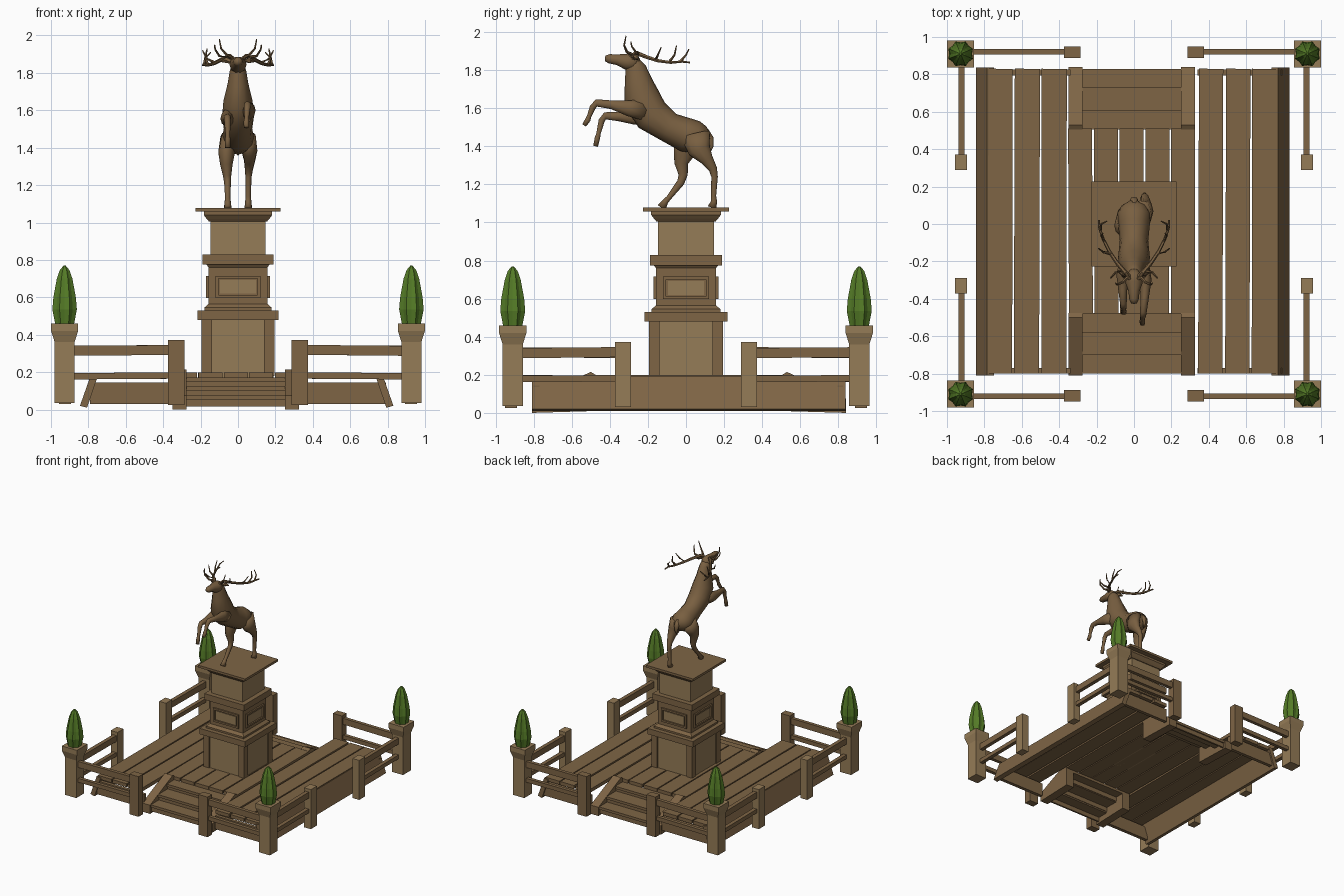
import bpy, bmesh, math, random
from mathutils import Vector, Matrix

random.seed(4)


def material(name, rgb):
    m = bpy.data.materials.new(name)
    m.diffuse_color = (*rgb, 1)
    return m


WOOD = material("wood", (0.21, 0.13, 0.06))
PALE = material("pale_wood", (0.30, 0.20, 0.095))
BRONZE = material("bronze_brown", (0.19, 0.115, 0.052))
LEAF = material("leaf", (0.09, 0.20, 0.02))


def finish(bm, name, mat, smooth=False):
    bmesh.ops.recalc_face_normals(bm, faces=bm.faces)
    me = bpy.data.meshes.new(name)
    bm.to_mesh(me)
    bm.free()
    ob = bpy.data.objects.new(name, me)
    bpy.context.collection.objects.link(ob)
    me.materials.append(mat)
    if smooth:
        me.shade_smooth()
    return ob


def box(name, x, y, z, mat=WOOD, rot=None):
    """Box from ranges x, y, z, optionally turned about its own centre."""
    bm = bmesh.new()
    c = Vector([(a[0] + a[1]) / 2 for a in (x, y, z)])
    s = [abs(a[1] - a[0]) for a in (x, y, z)]
    m = Matrix.Translation(c)
    if rot:
        m = m @ Matrix.Rotation(rot[0], 4, rot[1])
    bmesh.ops.create_cube(bm, size=1, matrix=m @ Matrix.Diagonal((*s, 1)))
    return finish(bm, name, mat)


def skin(name, rings, mat, smooth=False):
    bm = bmesh.new()
    vr = [[bm.verts.new(p) for p in r] for r in rings]
    n = len(vr[0])
    for a, b in zip(vr, vr[1:]):
        for i in range(n):
            bm.faces.new((a[i], a[(i + 1) % n], b[(i + 1) % n], b[i]))
    bm.faces.new(vr[0][::-1])
    bm.faces.new(vr[-1])
    return finish(bm, name, mat, smooth)


def lathe(name, cx, cy, prof, sides, mat):
    """Stacked rings of (radius, z); four sides means half-width squares."""
    k = math.sqrt(2) if sides == 4 else 1
    rings = [[(cx + k * r * math.cos(math.tau * (i + .5) / sides),
               cy + k * r * math.sin(math.tau * (i + .5) / sides), z)
              for i in range(sides)] for r, z in prof]
    return skin(name, rings, mat)


def tube(name, pts, sides=10, mat=BRONZE):
    """Tapered limb through points (x, y, z, side radius, depth radius)."""
    P = [Vector(p[:3]) for p in pts]
    rings = []
    for i, p in enumerate(pts):
        t = (P[min(i + 1, len(P) - 1)] - P[max(i - 1, 0)]).normalized()
        s = Vector((1, 0, 0)) if abs(t.x) < .85 else Vector((0, 1, 0))
        s = (s - t * s.dot(t)).normalized()
        n = t.cross(s)
        rings.append([P[i] + s * p[3] * math.cos(math.tau * k / sides)
                      + n * p[-1] * math.sin(math.tau * k / sides) for k in range(sides)])
    return skin(name, rings, mat, sides > 6)


def prism(name, poly, x0, x1, mat=WOOD):
    return skin(name, [[(x, y, z) for y, z in poly] for x in (x0, x1)], mat)


# deck planks
for x0, x1 in [(-.78, -.65), (-.64, -.505), (-.495, -.36), (.345, .475), (.49, .62), (.63, .765)]:
    box("deck_plank", (x0, x1), (-.80, .83), (.165, .195), WOOD, (random.uniform(-.004, .004), 'Z'))
for i in range(5):
    x0 = -.35 + i * .137
    box("centre_plank", (x0, x0 + .128), (-.48, .51), (.17, .198), WOOD, (random.uniform(-.006, .006), 'Z'))

# skirts: slanted at the sides, upright at both ends
for s in (-1, 1):
    rings = [[(s * a - .007, y, z) for a, z in ((.80, .01), (.838, .02), (.778, .19), (.742, .18))]
             for y in (-.81, .838)]
    skin("side_skirt", rings, WOOD)
    for y in (-.785, .81):
        box("end_skirt", (s * .34, s * .79), (y - .015, y + .015), (.03, .145))

# stairs at front and back
for s, off in ((-1, 0), (1, .03)):
    def Y(a):
        return s * a + off
    for x0, x1 in ((-.35, -.275), (.25, .325)):
        prism("stair_stringer", [(Y(.81), 0), (Y(.81), .075), (Y(.50), .215), (Y(.475), .2), (Y(.475), .01)], x0, x1)
    for a, b, z in ((.68, .80, .075), (.56, .70, .125), (.475, .58, .17)):
        box("stair_tread", (-.28, .26), (Y(a), Y(b)), (z - .022, z))
        box("stair_riser", (-.28, .26), (Y(b - .025), Y(b - .01)), (max(z - .06, .01), z - .02))

# corner posts with clipped bushes
for sx in (-1, 1):
    for sy in (-1, 1):
        cx, cy = sx * .927, sy * .91
        lathe("corner_post", cx, cy, [(.053, .035), (.053, .36), (.072, .42), (.072, .46)], 4, PALE)
        prof = [(.055, .46), (.071, .535), (.065, .60), (.045, .70), (.028, .745), (.006, .77)]
        rings = []
        for r, z in prof:
            rings.append([(cx + r * (1 if k % 2 else .86) * math.cos(math.tau * k / 16),
                           cy + r * (1 if k % 2 else .86) * math.sin(math.tau * k / 16), z) for k in range(16)])
        skin("bush", rings, LEAF)
        # fence along the front and back
        box("fence_post", (sx * .287, sx * .373), (sy * .888, sy * .95), (.025, .372), WOOD)
        # fence along the sides
        box("fence_post", (sx * .893, sx * .957), (sy * .29, sy * .372), (.03, .372), PALE)
        for z0, z1 in ((.29, .343), (.163, .197)):
            tilt = random.uniform(-.012, .012)
            box("fence_rail", (sx * .35, sx * .89), (sy * .906, sy * .936), (z0, z1), WOOD, (tilt, 'Y'))
            box("fence_rail", (sx * .905, sx * .938), (sy * .35, sy * .88), (z0, z1), WOOD, (tilt, 'X'))

# pedestal
lathe("pedestal_base", 0, 0, [(.185, .17), (.185, .485)], 4, PALE)
for sx in (-1, 1):
    for sy in (-1, 1):
        box("base_corner", (sx * .14, sx * .194), (sy * .14, sy * .194), (.18, .485))
lathe("lower_collar", 0, 0, [(.217, .48), (.217, .53)], 4, WOOD)
lathe("pedestal_middle", 0, 0, [(.18, .525), (.18, .545), (.158, .565), (.158, .76), (.172, .78)], 4, WOOD)
lathe("upper_collar", 0, 0, [(.19, .775), (.19, .828)], 4, WOOD)
lathe("pedestal_upper", 0, 0, [(.148, .82), (.148, 1.02)], 4, PALE)
lathe("cornice", 0, 0, [(.155, 1.005), (.168, 1.02), (.183, 1.04), (.183, 1.06)], 4, WOOD)
lathe("top_slab", 0, 0, [(.226, 1.058), (.226, 1.078)], 4, WOOD)

# framed panels on the four sides of the pedestal
for i in range(4):
    turn = Matrix.Rotation(i * math.pi / 2, 4, 'Z')
    for nm, x, z, d, m in (("panel_frame", (-.12, .12), (.597, .612), .17, WOOD),
                           ("panel_frame", (-.12, .12), (.70, .715), .17, WOOD),
                           ("panel_frame", (-.12, -.104), (.612, .70), .17, WOOD),
                           ("panel_frame", (.104, .12), (.612, .70), .17, WOOD),
                           ("panel", (-.095, .095), (.62, .692), .163, PALE)):
        box(nm, x, (-d, -.15), z, m).data.transform(turn)

# stag: body and neck
tube("stag_body", [(0, .125, 1.44, .02, .025), (0, .10, 1.445, .065, .06), (0, .06, 1.447, .088, .085),
                   (0, 0, 1.46, .085, .09), (0, -.09, 1.50, .076, .08), (0, -.18, 1.563, .085, .095),
                   (0, -.232, 1.65, .078, .098), (0, -.25, 1.74, .056, .073), (0, -.265, 1.81, .044, .055),
                   (0, -.285, 1.86, .03, .03)], 12)
tube("stag_head", [(0, -.245, 1.835, .022, .025), (0, -.275, 1.84, .044, .047), (0, -.315, 1.845, .046, .043),
                   (0, -.36, 1.855, .03, .03), (0, -.405, 1.86, .025, .025), (0, -.425, 1.862, .014, .015)])
tube("stag_tail", [(0, .10, 1.48, .02, .02), (0, .13, 1.44, .022, .016), (0, .135, 1.40, .014, .01),
                   (0, .12, 1.36, .004, .004)], 8)

# hind legs
tube("hind_leg", [(.045, .05, 1.46, .05, .08), (.062, .07, 1.38, .042, .062), (.062, .11, 1.33, .03, .036),
                  (.058, .142, 1.28, .021, .023), (.056, .150, 1.24, .016, .018), (.055, .145, 1.14, .014, .014),
                  (.055, .148, 1.11, .017, .017), (.055, .136, 1.078, .02, .024)])
tube("hind_leg", [(-.045, .03, 1.45, .05, .08), (-.062, -.01, 1.37, .044, .06), (-.062, -.025, 1.31, .033, .038),
                  (-.058, -.015, 1.25, .022, .025), (-.056, -.028, 1.21, .018, .021), (-.055, -.09, 1.13, .014, .014),
                  (-.055, -.108, 1.11, .017, .016), (-.055, -.128, 1.078, .02, .026)])

# raised forelegs
tube("foreleg", [(.045, -.21, 1.59, .035, .06), (.06, -.30, 1.60, .034, .044), (.058, -.39, 1.618, .022, .024),
                 (.05, -.47, 1.628, .018, .02), (.048, -.49, 1.605, .017, .017), (.046, -.508, 1.56, .012, .012),
                 (.045, -.515, 1.54, .015, .015), (.045, -.535, 1.51, .014, .012)])
tube("foreleg", [(-.045, -.20, 1.57, .035, .06), (-.06, -.28, 1.555, .034, .042), (-.06, -.35, 1.556, .024, .026),
                 (-.057, -.425, 1.56, .018, .02), (-.056, -.443, 1.535, .017, .017), (-.055, -.46, 1.465, .012, .012),
                 (-.055, -.465, 1.445, .015, .015), (-.055, -.475, 1.40, .015, .013)])

# antlers and ears
for s in (-1, 1):
    def branch(name, pts, r0, r1):
        n = len(pts) - 1
        tube(name, [(s * x, y, z, r0 + (r1 - r0) * i / n) for i, (x, y, z) in enumerate(pts)], 6)
    branch("antler_beam", [(.022, -.29, 1.87), (.045, -.26, 1.89), (.09, -.21, 1.87), (.13, -.15, 1.85),
                           (.165, -.08, 1.84), (.185, -.02, 1.845), (.188, .02, 1.84)], .014, .005)
    branch("brow_tine", [(.03, -.28, 1.88), (.06, -.31, 1.895), (.09, -.325, 1.93), (.10, -.315, 1.98)], .010, .003)
    branch("second_tine", [(.055, -.25, 1.885), (.10, -.26, 1.89), (.122, -.285, 1.925), (.125, -.29, 1.95)], .009, .003)
    branch("rear_tine", [(.12, -.16, 1.853), (.165, -.15, 1.875), (.19, -.13, 1.92)], .009, .003)
    branch("rear_tine", [(.16, -.09, 1.84), (.175, -.06, 1.88), (.165, -.05, 1.93)], .009, .003)
    branch("rear_tine", [(.18, -.03, 1.845), (.175, .0, 1.88), (.145, .015, 1.91)], .008, .003)
    tube("ear", [(s * .03, -.28, 1.86, .012), (s * .06, -.262, 1.868, .017), (s * .09, -.25, 1.86, .003)], 6)
